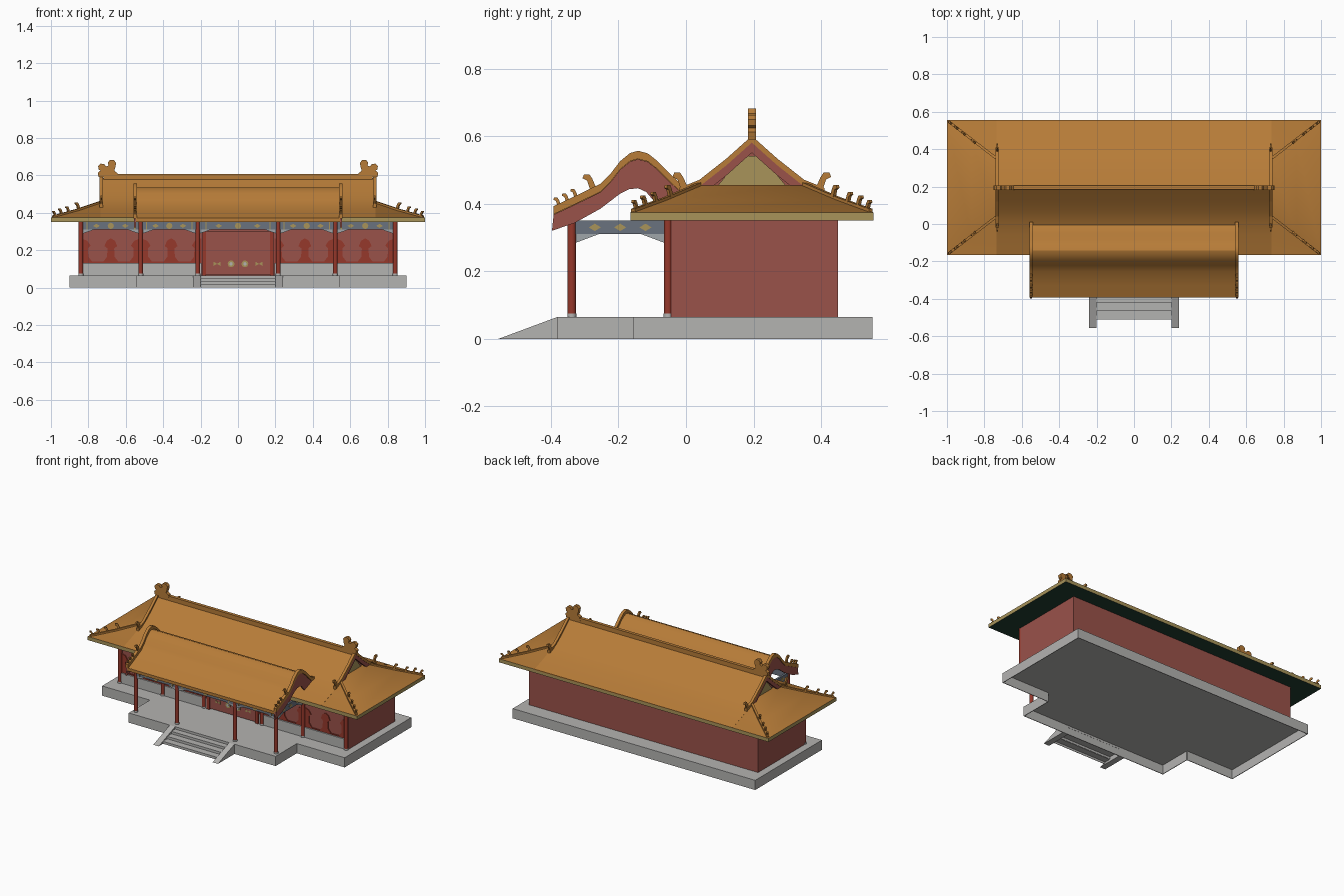
import bpy, bmesh, math
from mathutils import Vector, Matrix

if "Cube" in bpy.data.objects:
    bpy.data.objects.remove(bpy.data.objects["Cube"])

def mat(name, r, g, b):
    m = bpy.data.materials.new(name)
    lin = [((c / 255 + 0.055) / 1.055) ** 2.4 for c in (r, g, b)]
    m.diffuse_color = (*lin, 1)
    m.use_nodes = True
    m.node_tree.nodes["Principled BSDF"].inputs["Base Color"].default_value = m.diffuse_color
    return m

ORANGE = mat("glazed_orange", 183, 124, 56)
TAN = mat("tan_gold", 168, 148, 90)
MAROON = mat("maroon_wall", 154, 82, 74)
RED = mat("column_red", 150, 56, 43)
STONE = mat("stone_grey", 180, 179, 177)
BLUE = mat("beam_blue_grey", 106, 114, 126)
GREEN = mat("soffit_green", 32, 60, 49)
PALE = mat("bracket_pale_grey", 160, 166, 170)

def finish(name, bm, m, under=None, smooth=False):
    bmesh.ops.recalc_face_normals(bm, faces=bm.faces)
    me = bpy.data.meshes.new(name)
    if under:                       # downward faces get the second colour
        for f in bm.faces:
            f.normal_update()
            f.material_index = 1 if f.normal.z < -0.5 else 0
    bm.to_mesh(me)
    bm.free()
    me.materials.append(m)
    if under:
        me.materials.append(under)
    if smooth:
        me.shade_smooth()
        me.set_sharp_from_angle(angle=math.radians(32))
    ob = bpy.data.objects.new(name, me)
    bpy.context.collection.objects.link(ob)
    return ob

def prism(name, pts, axis, a, b, m, under=None, smooth=False, xf=None):
    """Extrude a 2D outline: axis x uses (y,z), y uses (x,z), z uses (x,y)."""
    bm = bmesh.new()
    put = {'x': lambda p, t: (t, p[0], p[1]), 'y': lambda p, t: (p[0], t, p[1]),
           'z': lambda p, t: (p[0], p[1], t)}[axis]
    lo = [bm.verts.new(put(p, a)) for p in pts]
    hi = [bm.verts.new(put(p, b)) for p in pts]
    bm.faces.new(lo)
    bm.faces.new(hi)
    for i in range(len(pts)):
        j = (i + 1) % len(pts)
        bm.faces.new((lo[i], lo[j], hi[j], hi[i]))
    if xf:
        bm.transform(xf)
    return finish(name, bm, m, under, smooth)

def box(name, x0, x1, y0, y1, z0, z1, m, under=None):
    return prism(name, [(x0, y0), (x1, y0), (x1, y1), (x0, y1)], 'z', z0, z1, m, under)

def disc(x, y, r, n=16):
    return [(x + r * math.cos(2 * math.pi * i / n), y + r * math.sin(2 * math.pi * i / n)) for i in range(n)]

def band(top, up, down):
    """Closed outline running along a path, offset vertically."""
    return [(y, z + up) for y, z in top] + [(y, z - down) for y, z in reversed(top)]

# Hollow stone platform: top plate and skirt
base = [(-.9, -.155), (-.545, -.155), (-.545, -.38), (.545, -.38), (.545, -.155), (.9, -.155), (.9, .552), (-.9, .552)]
prism("platform_top", base, 'z', .061, .065, STONE)
for (ax, ay), (bx, by) in zip(base, base[1:] + base[:1]):
    d = .004                        # inward side is left of the counter-clockwise outline
    nx, ny = -(by > ay) + (by < ay), (bx > ax) - (bx < ax)
    x0, x1 = sorted((ax, bx)) if nx == 0 else sorted((ax, ax + nx * d))
    y0, y1 = sorted((ay, by)) if ny == 0 else sorted((ay, ay + ny * d))
    box("platform_skirt", x0, x1, y0, y1, 0, .065, STONE)

# Open-backed stairs with side ramps
for i in range(3):
    y, z = -.51 + .045 * i, .0163 * (i + 1)
    box("step_riser", -.2, .2, y, y + .002, z - .0163, z, STONE)
    box("step_tread", -.2, .2, y, y + .045, z - .002, z, STONE)
for s in (-1, 1):
    prism("stair_ramp", [(-.555, 0), (-.38, 0), (-.38, .065)], 'x', s * .2, s * .24, STONE)

# Hall walls
for s in (-1, 1):
    box("side_wall", s * .83, s * .85, -.045, .45, .065, .35, MAROON)
box("back_wall", -.85, .85, .43, .45, .065, .35, MAROON)
box("front_wall", -.84, .84, -.04, -.02, .065, .35, MAROON)

# Columns
FRONT, BACK = -.338, -.053
def column(x, y, top, r=.0125):
    prism("column", disc(x, y, r), 'z', .075, top, RED, smooth=True)
    prism("column_base", disc(x, y, r + .001), 'z', .065, .075, STONE, smooth=True)
for s in (-1, 1):
    for x in (.215, .52):
        column(s * x, FRONT, .375)
    for x in (.215, .52, .84):
        column(s * x, BACK, .35)
    box("door_post", s * .17, s * .19, -.06, -.04, .065, .31, RED)

# Painted beams, gold patterns and spandrel brackets
def beam_bay(x0, x1, y):
    box("beam", x0, x1, y - .007, y + .007, .31, .35, BLUE)
    c, w = (x0 + x1) / 2, x1 - x0
    f0, f1 = y - .0095, y - .0065
    prism("beam_flower", disc(c, .33, .017, 8), 'y', f0, f1, TAN)
    for s in (-1, 1):
        u = c + s * .24 * w
        prism("beam_diamond", [(u - .018, .33), (u, .319), (u + .018, .33), (u, .341)], 'y', f0, f1, TAN)
        u = c + s * .4 * w
        box("beam_band", u - .003, u + .003, f0, f1, .31, .35, TAN)
        e = c + s * w / 2
        prism("beam_bracket", [(e, .31), (e - s * .07, .31), (e, .285)], 'y', y - .004, y + .004, PALE)
for y, xs in ((FRONT, (-.52, -.215, .215, .52)), (BACK, (-.84, -.52, -.215, .215, .52, .84))):
    for a, b in zip(xs, xs[1:]):
        beam_bay(a, b, y)
for s in (-1, 1):
    x = s * .52
    box("side_beam", x - .007, x + .007, FRONT, BACK, .31, .35, BLUE)
    for k in (-.27, -.195, -.12):
        prism("side_beam_diamond", [(k - .018, .33), (k, .319), (k + .018, .33), (k, .341)], 'x',
              x + s * .006, x + s * .0095, TAN)
    for e, d in ((FRONT, 1), (BACK, -1)):
        prism("side_bracket", [(e, .31), (e + d * .08, .31), (e, .28)], 'x', x - .004, x + .004, PALE)

# Window bays: stone sill wall and red lattice plates
for s in (-1, 1):
    for a, b in ((.195, .52), (.52, .84)):
        c = s * (a + b) / 2
        box("sill_wall", s * a, s * b, -.055, -.04, .065, .132, STONE)
        box("window_rail", s * a, s * b, -.046, -.04, .132, .139, RED)
        prism("window_motif", [(c - .04, .139), (c + .04, .139), (c + .02, .165), (c + .018, .21), (c + .034, .222),
                               (c + .022, .25), (c, .264), (c - .022, .25), (c - .034, .222), (c - .018, .21),
                               (c - .02, .165)], 'y', -.046, -.04, RED)
        for t in (-1, 1):
            e = c + t * (b - a) / 2
            prism("window_side_motif", [(e, .139), (e - t * .06, .139), (e - t * .04, .165), (e - t * .038, .21),
                                        (e - t * .052, .225), (e - t * .035, .25), (e, .264)], 'y', -.046, -.04, RED)

# Central double door with gold fittings
for s in (-1, 1):
    box("door_leaf", s * .001, s * .17, -.052, -.04, .07, .3, MAROON)
    prism("door_ring", disc(s * .037, .127, .018), 'y', -.055, -.051, TAN)
    prism("door_ring_centre", disc(s * .037, .127, .009), 'y', -.057, -.054, STONE)
    for d in (1, -1):
        prism("door_plate", [(s * .112, .127), (s * .112 + d * .018, .138), (s * .112 + d * .018, .116)], 'y',
              -.055, -.051, TAN)

# Main roof: eave slab, curved lower hips
CY = .195
box("eave_slab", -1, 1, -.165, .555, .35, .374, TAN, GREEN)
bm = bmesh.new()
rings = [[bm.verts.new((sx * hx, CY + sy * hy, z)) for sx, sy in ((-1, -1), (1, -1), (1, 1), (-1, 1))]
         for hx, hy, z in ((1, .36, .374), (.87, .255, .411), (.735, .155, .455))]
bm.faces.new(rings[0])
bm.faces.new(rings[2])
for lo, hi in zip(rings, rings[1:]):
    for i in range(4):
        j = (i + 1) % 4
        bm.faces.new((lo[i], lo[j], hi[j], hi[i]))
finish("lower_roof", bm, ORANGE, smooth=True)

# Upper gable roof, with each slope a smooth sheet down to the eave
slope = [(CY - .155, .455), (CY - .075, .518), (CY, .585), (CY + .075, .518), (CY + .155, .455)]
half = [(.36, .3745), (.255, .412), (.18, .444), (.13, .476), (.075, .52), (0, .587)]
for s in (-1, 1):
    prism("main_slope", band([(CY + s * d, z) for d, z in half], 0, .006), 'x', -.735, .735, ORANGE, None, True)
prism("gable_core", [(y, z - .008) for y, z in slope], 'x', -.7, .7, MAROON)
ridge_path = [(CY - .215, .431)] + slope + [(CY + .215, .431)]
for s in (-1, 1):
    prism("gable_board", band(slope, -.002, .034), 'x', s * .722, s * .737, MAROON)
    prism("gable_panel", [(CY + d, z) for d, z in ((-.1, .455), (.1, .455), (.075, .485), (.045, .518), (.016, .541),
                          (-.016, .541), (-.045, .518), (-.075, .485))], 'x', s * .699, s * .706, TAN)
    prism("gable_ridge", band(ridge_path, .016, .004), 'x', s * .722, s * .74, ORANGE)
box("main_ridge", -.72, .72, CY - .011, CY + .011, .575, .607, ORANGE)

# Ridge end ornaments
orn = [(.64, .59), (.645, .612), (.662, .625), (.655, .645), (.652, .668), (.665, .682), (.685, .682), (.696, .668),
       (.692, .652), (.706, .648), (.715, .66), (.735, .663), (.748, .65), (.745, .632), (.736, .625), (.75, .612),
       (.745, .59)]
for s in (-1, 1):
    prism("ridge_ornament", [(s * x, z) for x, z in orn], 'y', CY - .012, CY + .012, ORANGE)

# Small roof beasts: thin leaning outline facing local +x
def beast(x, y, z, ang, s):
    pts = [(-.25, 0), (.2, 0), (.4, .6), (.7, .75), (.6, 1), (.25, 1), (.05, .7)]
    xf = Matrix.Translation((x, y, z)) @ Matrix.Rotation(ang, 4, 'Z')
    prism("roof_beast", [(u * s, v * s) for u, v in pts], 'y', -.005, .005, ORANGE, xf=xf)

# Corner hip ridges with beasts
for sx in (-1, 1):
    for sy in (-1, 1):
        pts = [Vector((sx * hx, CY + sy * hy, z)) for hx, hy, z in
               ((.735, .155, .455), (.87, .255, .411), (.99, .352, .377))]
        ang = math.atan2(sy * .197, sx * .255)
        run = [((p - pts[0]).to_2d().length, p.z) for p in pts]
        xf = Matrix.Translation((pts[0].x, pts[0].y, 0)) @ Matrix.Rotation(ang, 4, 'Z')
        prism("hip_ridge", band(run, .008, .004), 'y', -.007, .007, ORANGE, xf=xf)
        for k, size in ((-.15, .036), (.3, .03), (.62, .03), (.9, .026)):
            p = pts[1].lerp(pts[2], k)
            beast(p.x, p.y, p.z + .004, ang, size)
        beast(sx * .731, CY + sy * .2, .442, sy * math.pi / 2, .05)

# Rolled porch roof (two slopes meeting at a crest) with end boards
crest = [(-.392, .371), (-.328, .401), (-.254, .437), (-.222, .469), (-.195, .504), (-.166, .528), (-.142, .535),
         (-.113, .527), (-.085, .505), (-.05, .469), (-.018, .44), (.012, .431)]
for part in (crest[:7], crest[6:]):
    prism("porch_roof", band(part, 0, .02), 'x', -.548, .548, ORANGE, GREEN, True)
box("porch_fascia", -.545, .545, -.39, -.378, .35, .372, TAN)
lower = [(.0, .39), (-.05, .385), (-.09, .402), (-.118, .435), (-.142, .446), (-.168, .443), (-.195, .43),
         (-.254, .385), (-.33, .343), (-.397, .32)]
for s in (-1, 1):
    prism("porch_end_board", [(y, z - .003) for y, z in crest] + lower, 'x', s * .546, s * .556, MAROON)
    prism("porch_ridge", band(crest, .022, .002), 'x', s * .54, s * .56, ORANGE, None, True)
    for y, z, size in ((-.375, .393, .026), (-.35, .405, .026), (-.325, .418, .026), (-.275, .442, .045)):
        beast(s * .55, y, z, -math.pi / 2, size)
